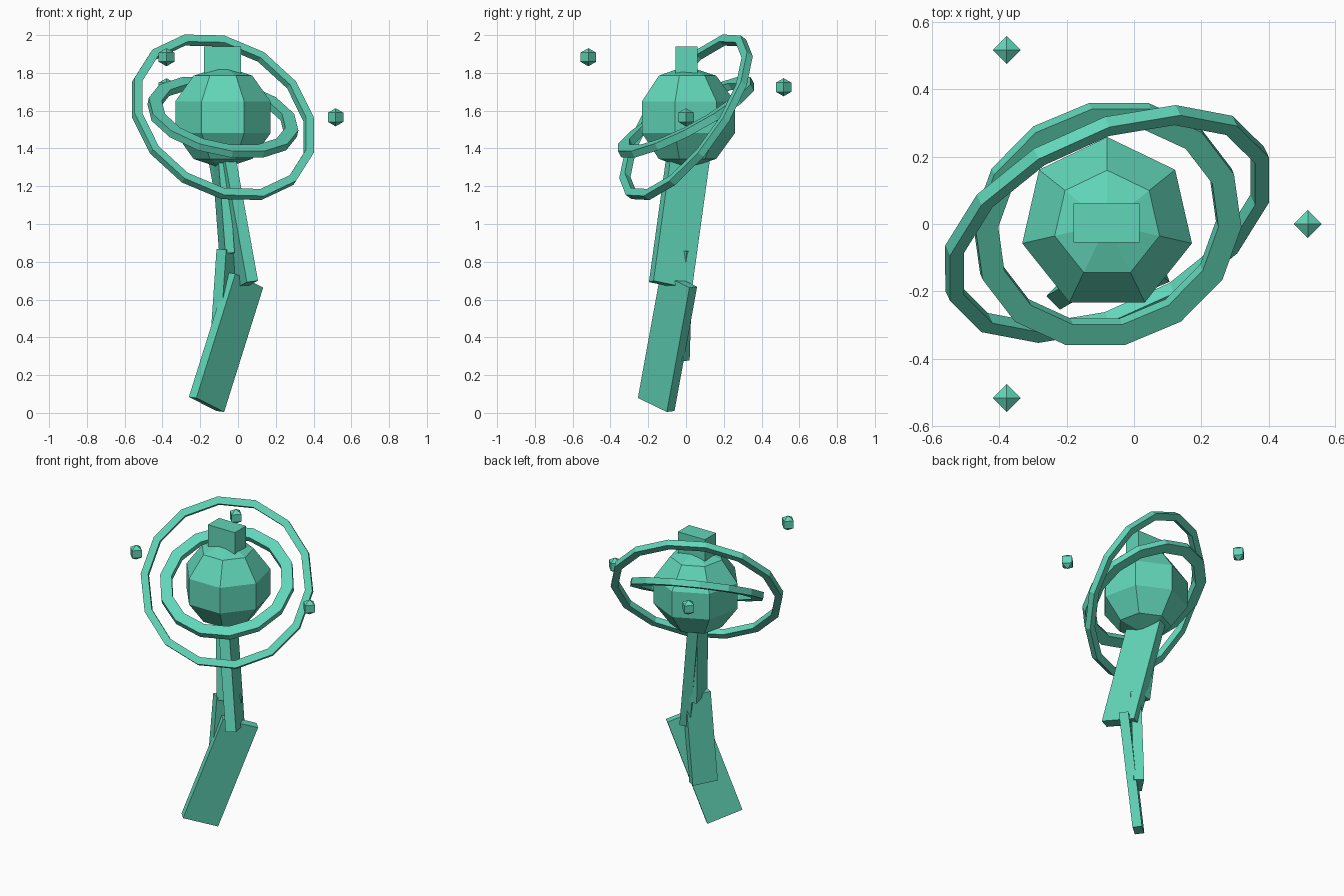
import bpy, bmesh, math
from mathutils import Matrix, Vector

if "Cube" in bpy.data.objects:
    bpy.data.objects.remove(bpy.data.objects["Cube"])

teal = bpy.data.materials.new("teal")
teal.diffuse_color = (0.12, 0.67, 0.48, 1)
teal.use_nodes = True
teal.node_tree.nodes["Principled BSDF"].inputs["Base Color"].default_value = teal.diffuse_color
CENTER = Vector((-0.08, 0, 1.565))


def finish(name, bm, matrix):
    bmesh.ops.recalc_face_normals(bm, faces=bm.faces)
    me = bpy.data.meshes.new(name)
    bm.to_mesh(me)
    bm.free()
    me.materials.append(teal)
    ob = bpy.data.objects.new(name, me)
    ob.matrix_world = matrix
    bpy.context.collection.objects.link(ob)
    return ob


def frame(loc, z=(0, 0, 1), x=(1, 0, 0)):
    """Placement matrix from a main axis and a sideways axis."""
    z = Vector(z).normalized()
    x = Vector(x)
    x = (x - z * x.dot(z)).normalized()
    rot = Matrix((x, z.cross(x), z)).transposed()
    return Matrix.Translation(loc) @ rot.to_4x4()


def box(name, loc, size, z=(0, 0, 1), x=(1, 0, 0)):
    bm = bmesh.new()
    bmesh.ops.create_cube(bm, size=1)
    bmesh.ops.scale(bm, vec=size, verts=bm.verts)
    return finish(name, bm, frame(loc, z, x))


def ball(name, loc, segments, rings, radius):
    bm = bmesh.new()
    bmesh.ops.create_uvsphere(bm, u_segments=segments, v_segments=rings, radius=radius)
    return finish(name, bm, Matrix.Translation(loc))


def ring(name, outer, inner, thick, normal, x, n=14):
    """Flat band with a rectangular section and n sides."""
    bm = bmesh.new()
    h = thick / 2
    section = [(outer, -h), (outer, h), (inner, h), (inner, -h)]
    loops = []
    for i in range(n):
        a = 2 * math.pi * i / n
        loops.append([bm.verts.new((r * math.cos(a), r * math.sin(a), z)) for r, z in section])
    for i in range(n):
        p, q = loops[i], loops[(i + 1) % n]
        for k in range(4):
            m = (k + 1) % 4
            bm.faces.new((p[k], q[k], q[m], p[m]))
    return finish(name, bm, frame(CENTER, normal, x))


# Body and cap
ball("body", CENTER, 7, 5, 0.272)
box("cap", (-0.082, 0.003, 1.86), (0.196, 0.116, 0.16))

# Tilted rings around the body
ring("inner_ring", 0.405, 0.335, 0.04, (0.19, -0.46, 0.867), (0.977, 0, -0.213))
ring("outer_ring", 0.52, 0.475, 0.04, (0.355, -0.76, 0.546), (0, 0.583, 0.812))

# Small floating orbs, each one higher than the last
for i in range(3):
    a = i * 2 * math.pi / 3
    offset = Vector((0.597 * math.cos(a), 0.597 * math.sin(a), 0.159 * i))
    ball(f"floating_orb_{i + 1}", CENTER + offset, 4, 3, 0.048)

# Legs: (name, centre, size, long axis, wide axis)
legs = [
    ("front_thigh", (-0.025, -0.035, 1.016), (0.223, 0.064, 0.70), (-0.176, 0.135, 0.975), (-0.36, 0.915, -0.19)),
    ("front_shin", (-0.0635, -0.098, 0.3735), (0.225, 0.057, 0.70), (0.295, 0.171, 0.94), (0.658, 0.684, -0.32)),
    ("back_thigh", (-0.078, -0.02, 1.10), (0.16, 0.05, 0.525), (-0.075, 0.085, 1), (-0.2, 0.97, -0.08)),
    ("back_shin", (-0.063, -0.055, 0.571), (0.159, 0.062, 0.582), (0.068, 0.03, 1), (0.566, 0.824, -0.04)),
]
for name, loc, size, long_axis, wide_axis in legs:
    box(name, loc, size, long_axis, wide_axis)
